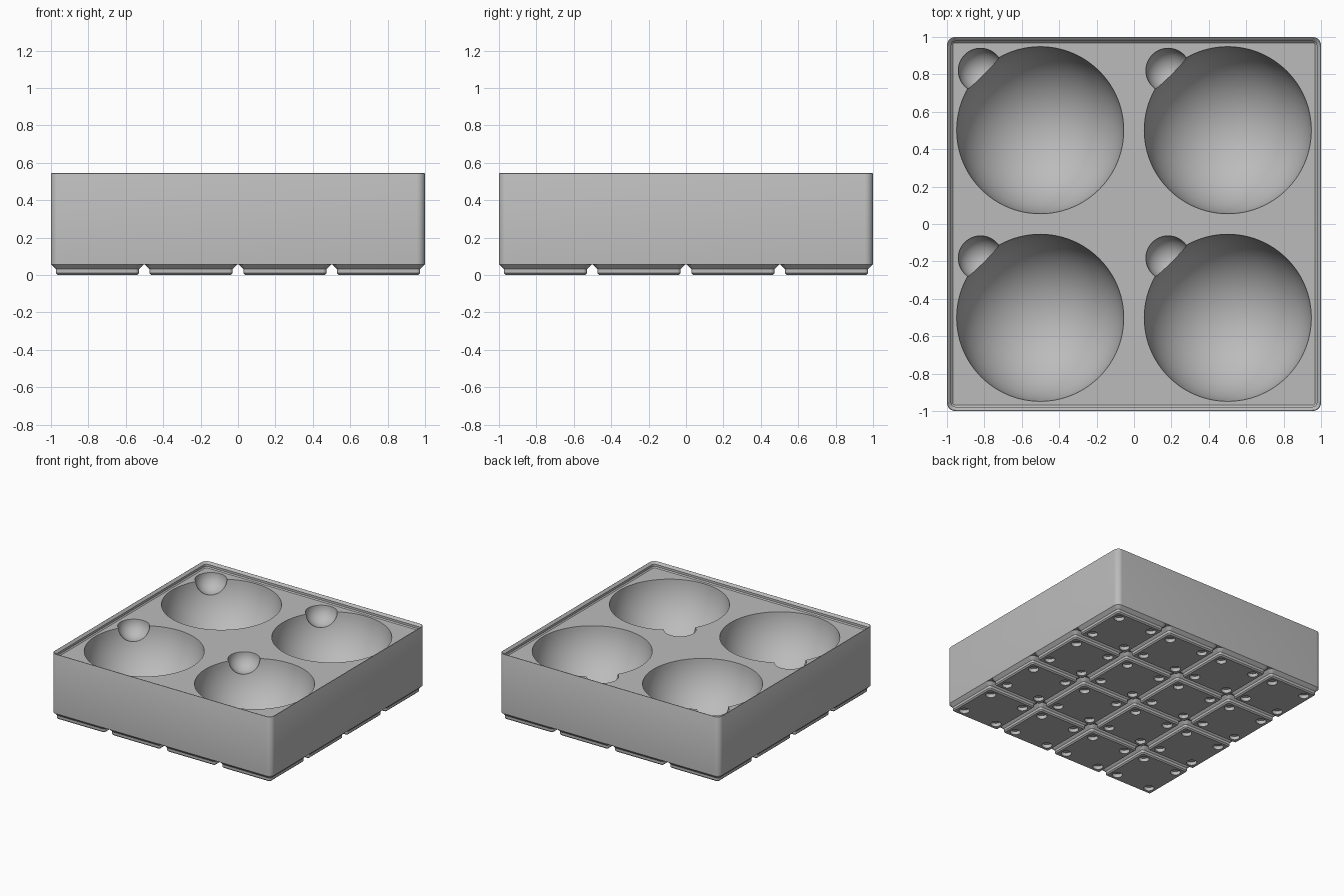
import bpy, bmesh, math
from mathutils import Vector

old = bpy.data.objects.get("Cube")
if old:
    bpy.data.objects.remove(old, do_unlink=True)

MM = 2 / 167.5          # all dimensions below are millimetres
CELL = 42

grey = bpy.data.materials.new("plain grey")
grey.use_nodes = True
COLOUR = (0.5, 0.5, 0.5, 1)
grey.diffuse_color = COLOUR
grey.node_tree.nodes["Principled BSDF"].inputs["Base Color"].default_value = COLOUR


def add_object(name, bm):
    bmesh.ops.recalc_face_normals(bm, faces=bm.faces)
    bmesh.ops.scale(bm, vec=Vector((MM, MM, MM)), verts=bm.verts)
    mesh = bpy.data.meshes.new(name)
    bm.to_mesh(mesh)
    bm.free()
    mesh.materials.append(grey)
    obj = bpy.data.objects.new(name, mesh)
    bpy.context.collection.objects.link(obj)
    return obj


def rounded_ring(bm, width, radius, z, steps=8):
    verts = []
    for corner in range(4):
        mid = math.radians(45 + 90 * corner)
        cx = math.copysign(width / 2 - radius, math.cos(mid))
        cy = math.copysign(width / 2 - radius, math.sin(mid))
        for i in range(steps + 1):
            a = math.radians(90 * corner + 90 * i / steps)
            verts.append(bm.verts.new((cx + radius * math.cos(a), cy + radius * math.sin(a), z)))
    return verts


def stacked_rings(name, width, radius, profile):
    """Loft rounded squares through (inset, z) steps and cap both ends."""
    bm = bmesh.new()
    rings = [rounded_ring(bm, width - 2 * d, radius - d, z) for d, z in profile]
    for low, high in zip(rings, rings[1:]):
        for i in range(len(low)):
            j = (i + 1) % len(low)
            bm.faces.new((low[i], low[j], high[j], high[i]))
    bm.faces.new(rings[0])
    bm.faces.new(rings[-1])
    return add_object(name, bm)


def select_only(obj):
    bpy.ops.object.select_all(action='DESELECT')
    obj.select_set(True)
    bpy.context.view_layer.objects.active = obj


def carve(obj, cutter):
    cutter.hide_render = True
    mod = obj.modifiers.new("carve", 'BOOLEAN')
    mod.operation = 'DIFFERENCE'
    mod.solver = 'EXACT'
    mod.object = cutter
    select_only(obj)
    bpy.ops.object.modifier_apply(modifier=mod.name)
    bpy.data.objects.remove(cutter, do_unlink=True)


def sphere_cutter(name, x, y, z, radius, segments):
    bm = bmesh.new()
    bmesh.ops.create_uvsphere(bm, u_segments=segments, v_segments=segments // 2, radius=radius)
    bmesh.ops.translate(bm, vec=(x, y, z), verts=bm.verts)
    return add_object(name, bm)


# Tray body: straight walls, rounded stacking lip, recessed deck
DECK = 42
tray = stacked_rings("tray_body", 167.5, 3.75, [
    (0, 4.75), (0, 45.3), (0.1, 45.5), (0.35, 45.6), (0.6, 45.5), (0.75, 45.35),
    (1.9, 44.2), (1.9, DECK + 0.7), (2.6, DECK)])

# Four round pockets, each with a small finger scoop
for sx in (-1, 1):
    for sy in (-1, 1):
        x, y = sx * CELL, sy * CELL
        carve(tray, sphere_cutter("pocket_cutter", x, y, DECK + 2.5, 37.5, 96))
        carve(tray, sphere_cutter("scoop_cutter", x - 26.7, y + 26.7, DECK, 10, 48))

# Stepped foot with four round magnet recesses
foot = stacked_rings("foot", 41.5, 3.75, [(2.95, 0), (2.15, 0.8), (2.15, 2.6), (0, 4.75)])
for sx in (-13, 13):
    for sy in (-13, 13):
        bm = bmesh.new()
        bmesh.ops.create_cone(bm, cap_ends=True, segments=32, radius1=3.25, radius2=3.25, depth=4.8)
        bmesh.ops.translate(bm, vec=(sx, sy, 0), verts=bm.verts)
        carve(foot, add_object("magnet_cutter", bm))

for part in (tray, foot):
    select_only(part)
    bpy.ops.object.shade_smooth_by_angle(angle=math.radians(30))

# Repeat the foot over a four by four grid
for i in range(4):
    for j in range(4):
        copy = foot if i == j == 0 else foot.copy()
        if copy is not foot:
            bpy.context.collection.objects.link(copy)
        copy.name = f"foot_{i + 1}_{j + 1}"
        copy.location = ((i - 1.5) * CELL * MM, (j - 1.5) * CELL * MM, 0)
